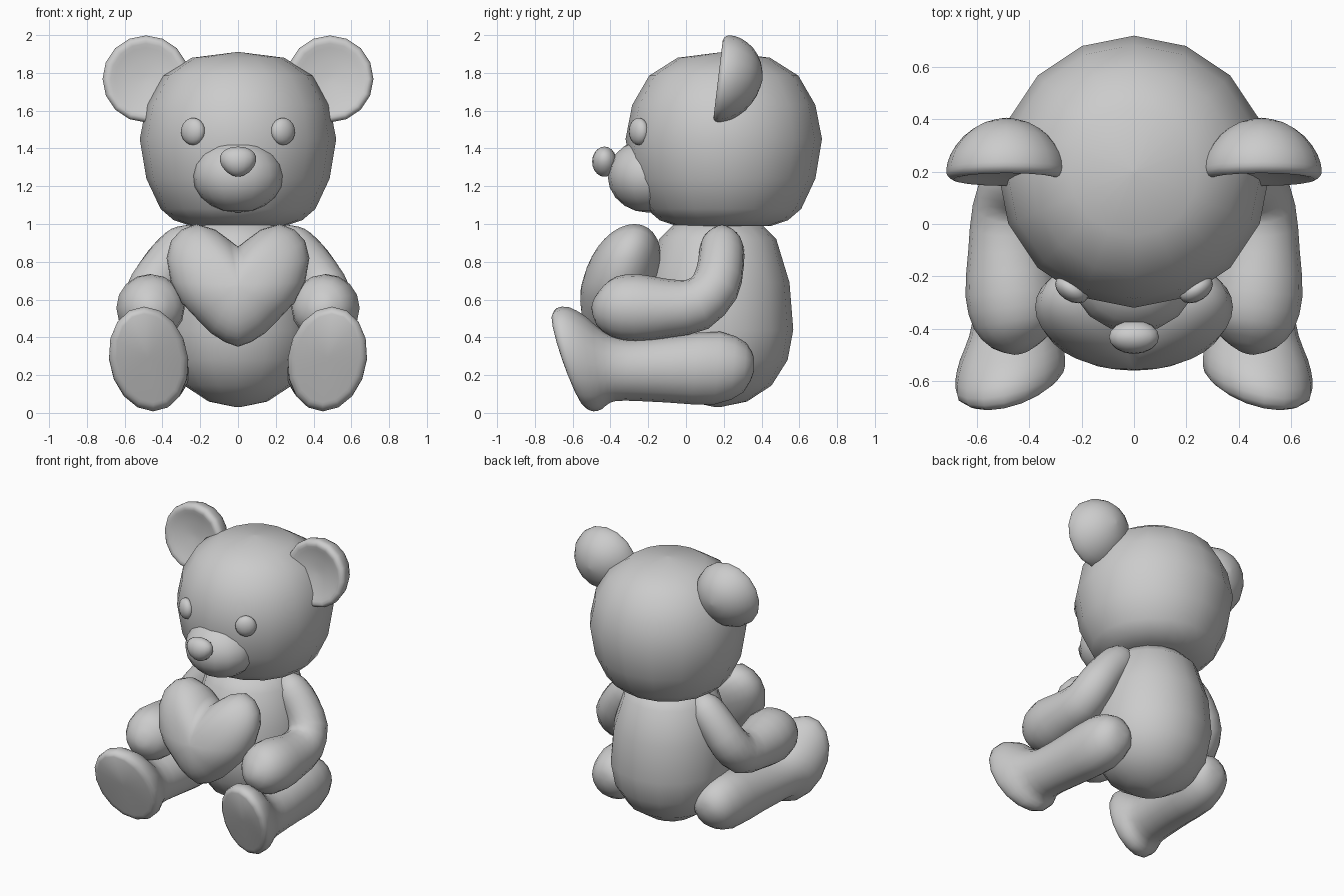
import bpy, bmesh
from math import sin, cos, pi, radians
from mathutils import Vector as V, Matrix

if "Cube" in bpy.data.objects:
    bpy.data.objects.remove(bpy.data.objects["Cube"])


def finish(name, bm):
    bmesh.ops.recalc_face_normals(bm, faces=bm.faces[:])
    me = bpy.data.meshes.new(name)
    bm.to_mesh(me)
    bm.free()
    for p in me.polygons:
        p.use_smooth = True
    ob = bpy.data.objects.new(name, me)
    bpy.context.collection.objects.link(ob)
    return ob


def loft(name, rings, side=1):
    """Skin a list of equal point rings, closing both ends; side=-1 mirrors in x."""
    bm = bmesh.new()
    rows = [[bm.verts.new((p.x * side, p.y, p.z)) for p in r] for r in rings]
    n = len(rows[0])
    for a, b in zip(rows, rows[1:]):
        for i in range(n):
            j = (i + 1) % n
            bm.faces.new((a[i], a[j], b[j], b[i]))
    for r in (rows[0], rows[-1]):
        c = bm.verts.new(sum((v.co for v in r), V()) / n)
        for i in range(n):
            bm.faces.new((r[i], r[(i + 1) % n], c))
    return finish(name, bm)


def refine(rings):
    """Insert a smoothly interpolated ring between each pair."""
    out = []
    for k in range(len(rings) - 1):
        a, b, c = rings[max(k - 1, 0)], rings[k], rings[k + 1]
        d = rings[min(k + 2, len(rings) - 1)]
        out += [b, [(9 * (q + r) - p - s) / 16 for p, q, r, s in zip(a, b, c, d)]]
    return out + [rings[-1]]


def circle(c, u, v, n=16):
    return [c + u * sin(2 * pi * i / n) + v * cos(2 * pi * i / n) for i in range(n)]


def turned(name, profile, y):
    loft(name, [circle(V((0, y, z)), V((r, 0, 0)), V((0, r, 0))) for r, z in profile])


def ellipsoid(name, loc, size, yaw=0, taper=0):
    bm = bmesh.new()
    bmesh.ops.create_uvsphere(bm, u_segments=16, v_segments=10, radius=1)
    for v in bm.verts:
        v.co.x *= 1 + taper * v.co.z
    bm.transform(Matrix.Translation(loc) @ Matrix.Rotation(yaw, 4, 'Z')
                 @ Matrix.Diagonal((*size, 1)))
    return finish(name, bm)


# head and body
turned("head", [(.01, .985), (.25, .99), (.34, 1.02), (.41, 1.08), (.485, 1.24), (.52, 1.45),
                (.485, 1.63), (.395, 1.785), (.245, 1.88), (.01, 1.91)], .2)
turned("body", [(.01, .03), (.155, .06), (.285, .145), (.37, .28), (.4, .44), (.38, .69),
                (.31, .92), (.23, 1.0), (.01, 1.03)], .168)

# face
ellipsoid("muzzle", (0, -.2, 1.255), (.24, .215, .195))
ellipsoid("nose", (0, -.432, 1.33), (.095, .065, .08), taper=.2)

# heart cushion: outline rings shrinking toward a puffed middle, leaning back
half = [(0, .35), (.07, .375), (.14, .42), (.22, .5), (.3, .585), (.355, .69), (.378, .82),
        (.355, .91), (.3, .97), (.22, 1.0), (.12, .97), (.045, .915), (0, .88)]
outline = half + [(-x, z) for x, z in half[-2:0:-1]]
rings = []
for k in range(-8, 9):
    a = k / 8 * pi / 2 * .98
    s, d = cos(a) ** .85, .2 * sin(a)
    ring = []
    for x, z in outline:
        zz = .68 + (z - .68) * s
        lean = (.25 if zz > .65 else .08) * (zz - .65)
        ring.append(V((x * s, -.36 + d + lean, zz)))
    rings.append(ring)
loft("heart_cushion", rings)

# leg sections: bottom y z, top y z, centre x, half width, inward turn
leg = [(.36, .22, .36, .29, .40, .05, 0), (.305, .11, .32, .37, .405, .125, 0),
       (.15, .045, .18, .43, .415, .165, 0), (-.1, .055, -.06, .41, .43, .165, 0),
       (-.32, .065, -.3, .39, .45, .16, 0), (-.40, .055, -.43, .425, .46, .17, .08),
       (-.445, .02, -.53, .51, .47, .195, .16), (-.49, .008, -.62, .56, .473, .21, .2),
       (-.53, .025, -.685, .555, .473, .203, .2), (-.545, .055, -.705, .525, .473, .17, .2)]
leg_rings = []
for yb, zb, yt, zt, x, w, turn in leg:
    c = V((x, (yb + yt) / 2, (zb + zt) / 2))
    up = V((turn * .12, (yt - yb) / 2, (zt - zb) / 2))
    leg_rings.append(circle(c, V((w, -turn * w, 0)), up))

# arm path: x y z radius
arm = [(.225, .19, .975, .035), (.255, .19, .935, .085), (.295, .19, .88, .115),
       (.375, .185, .79, .122), (.45, .155, .67, .13), (.475, .06, .575, .142),
       (.478, -.1, .555, .156), (.465, -.26, .555, .18), (.45, -.38, .56, .163),
       (.44, -.45, .57, .11), (.43, -.485, .58, .04)]
arm_rings = []
for i, (x, y, z, r) in enumerate(arm):
    a, b = arm[max(i - 1, 0)], arm[min(i + 1, len(arm) - 1)]
    t = (V(b[:3]) - V(a[:3])).normalized()
    u = (V((1, 0, 0)) - t * t.x).normalized()
    arm_rings.append(circle(V((x, y, z)), u * r, t.cross(u) * r))

# ear: shallow dished front, domed back
ear = [(.02, .205), (.1, .195), (.165, .18), (.205, .17), (.226, .185), (.23, .21),
       (.215, .265), (.165, .335), (.09, .385), (.01, .405)]
ear_rings = [circle(V((.487, y, 1.768)), V((r, 0, 0)), V((0, r * .12, r))) for r, y in ear]

for side, tag in ((1, "left"), (-1, "right")):
    loft(tag + "_leg", refine(leg_rings), side)
    loft(tag + "_arm", refine(arm_rings), side)
    loft(tag + "_ear", refine(ear_rings), side)
    ellipsoid(tag + "_eye", (side * .238, -.25, 1.49), (.07, .045, .072), side * radians(32))
